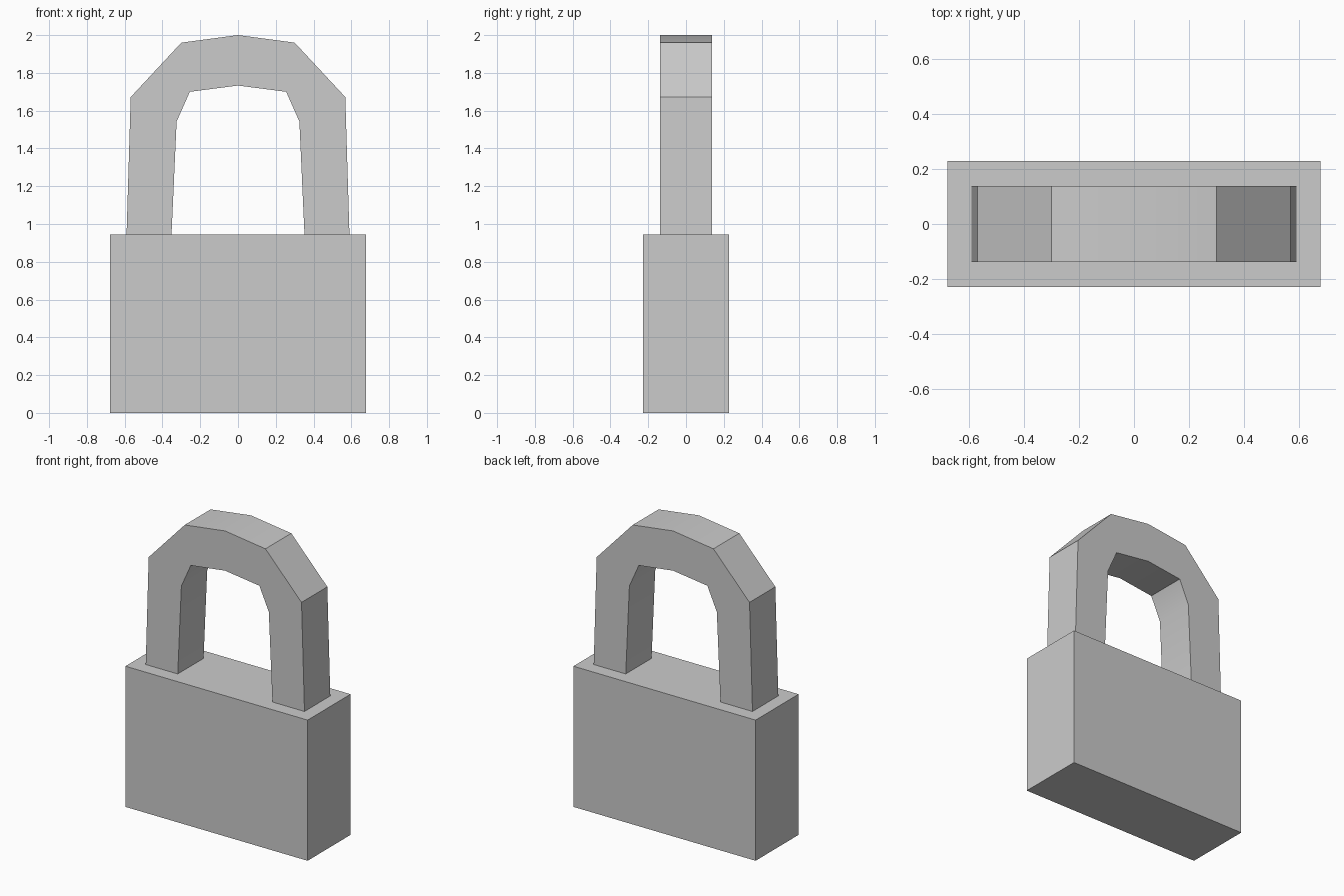
import bpy, bmesh, math

if "Cube" in bpy.data.objects:
    bpy.data.objects.remove(bpy.data.objects["Cube"])

BODY_X, BODY_Y, BODY_Z = 1.354, 0.456, 0.945
SHACKLE_HALF_Y = 0.137


def finish(name, bm):
    bmesh.ops.recalc_face_normals(bm, faces=bm.faces)
    mesh = bpy.data.meshes.new(name)
    bm.to_mesh(mesh)
    bm.free()
    obj = bpy.data.objects.new(name, mesh)
    bpy.context.collection.objects.link(obj)
    return obj


# Lock body: plain box standing on the ground
bm = bmesh.new()
bmesh.ops.create_cube(bm, size=1)
for v in bm.verts:
    v.co = (v.co.x * BODY_X, v.co.y * BODY_Y, (v.co.z + 0.5) * BODY_Z)
finish("lock_body", bm)

# Shackle: right half outline, mirrored to a full arch of cross-sections
outer = [(0.59, BODY_Z), (0.568, 1.672), (0.30, 1.96), (0, 2.0)]
inner = [(0.352, BODY_Z), (0.325, 1.543), (0.255, 1.70), (0, 1.733)]


def mirrored(pts):
    return pts + [(-x, z) for x, z in reversed(pts[:-1])]


bm = bmesh.new()
rings = []
for (ox, oz), (ix, iz) in zip(mirrored(outer), mirrored(inner)):
    d = SHACKLE_HALF_Y
    rings.append([bm.verts.new(p) for p in
                  ((ox, -d, oz), (ox, d, oz), (ix, d, iz), (ix, -d, iz))])
for a, b in zip(rings, rings[1:]):
    for i in range(4):
        j = (i + 1) % 4
        bm.faces.new((a[i], a[j], b[j], b[i]))
bm.faces.new(rings[0])
bm.faces.new(rings[-1])
shackle = finish("shackle", bm)

# Soft shading over the shallow crown, sharp elsewhere
bpy.context.view_layer.objects.active = shackle
shackle.select_set(True)
bpy.ops.object.shade_smooth_by_angle(angle=math.radians(30))
